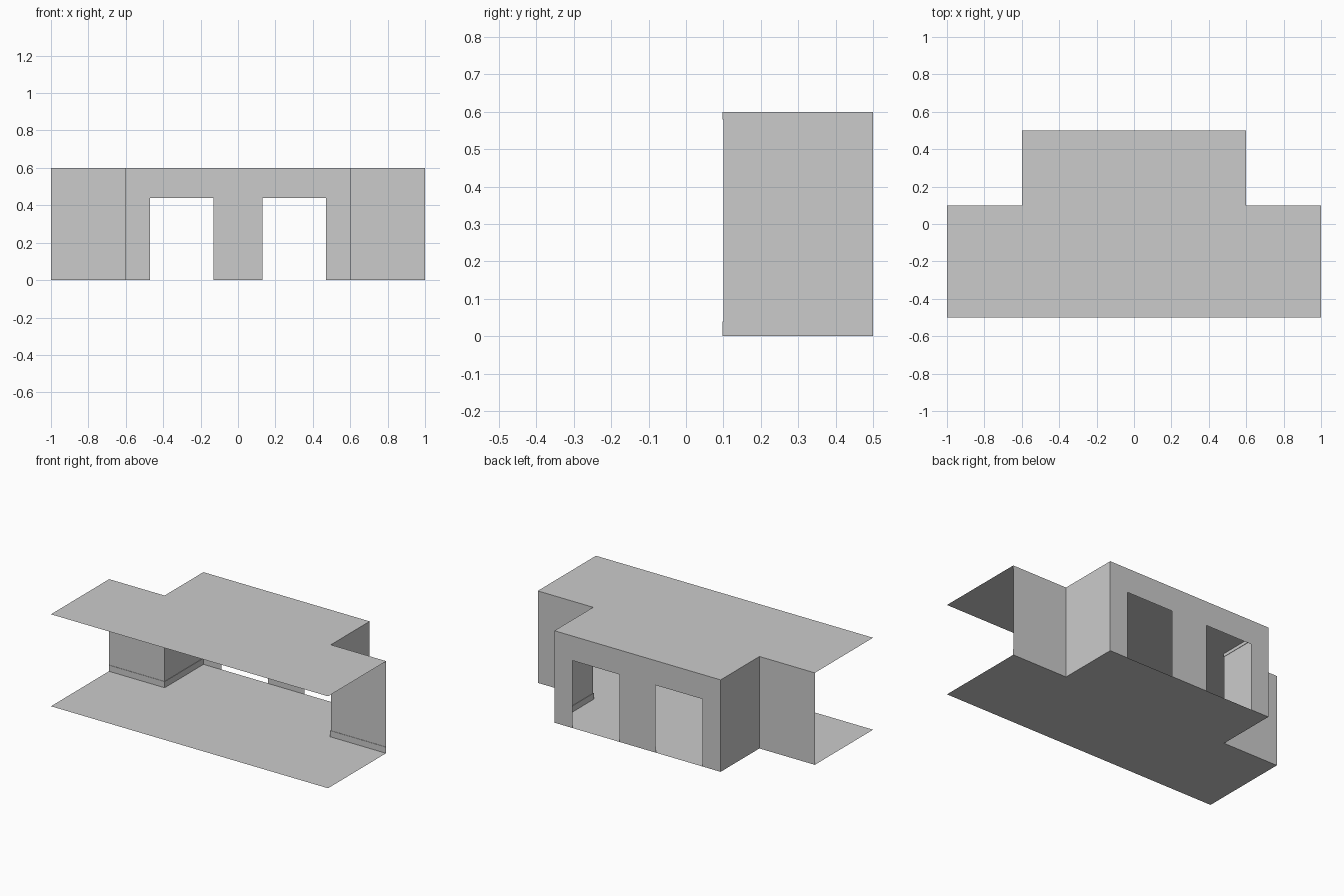
import bpy

if "Cube" in bpy.data.objects:
    bpy.data.objects.remove(bpy.data.objects["Cube"])

H = 0.6            # room height
DOOR_H = 0.44      # opening height
D_IN, D_OUT = 0.13, 0.47
T = 0.0025         # trim projection


def make(name, verts, faces):
    mesh = bpy.data.meshes.new(name)
    mesh.from_pydata(verts, [], faces)
    mesh.update()
    obj = bpy.data.objects.new(name, mesh)
    bpy.context.collection.objects.link(obj)
    return obj


def wall_path(o=0.0):
    """Plan of the wall line, shifted into the room by o."""
    a, b, s = 0.1 - o, 0.5 - o, 0.6 - o
    return [(-1, a), (-s, a), (-s, b), (s, b), (s, a), (1, a)]


def panels(name, rects):
    """Upright sheets from (start, end, z0, z1)."""
    verts, faces = [], []
    for (p, q, z0, z1) in rects:
        n = len(verts)
        verts += [(*p, z0), (*q, z0), (*q, z1), (*p, z1)]
        faces.append((n, n + 1, n + 2, n + 3))
    return make(name, verts, faces)


def trim(name, inner, outer, z_wall, z_lip):
    """Thin moulding: face sheet plus the small lip back to the wall."""
    n = len(inner)
    verts = ([(*p, z_wall) for p in inner] + [(*p, z_lip) for p in inner]
             + [(*p, z_lip) for p in outer])
    faces = [(r * n + i, r * n + i + 1, (r + 1) * n + i + 1, (r + 1) * n + i)
             for r in range(2) for i in range(n - 1)]
    return make(name, verts, faces)


# Floor and ceiling: matching T-shaped sheets
outline = [(-1, -0.5)] + wall_path() + [(1, -0.5)]
for name, z in (("floor", 0), ("ceiling", H)):
    order = list(range(len(outline)))
    make(name, [(*p, z) for p in outline], [order[::-1] if z == 0 else order])

# Side walls and alcove returns
P = wall_path()
panels("left_walls", [(P[0], P[1], 0, H), (P[1], P[2], 0, H)])
panels("right_walls", [(P[3], P[4], 0, H), (P[4], P[5], 0, H)])

# Back wall with two door openings
xs = [-0.6, -D_OUT, -D_IN, D_IN, D_OUT, 0.6]
panels("back_wall", [((x0, 0.5), (x1, 0.5), DOOR_H if i % 2 else 0, H)
                     for i, (x0, x1) in enumerate(zip(xs, xs[1:]))])

# Ceiling moulding runs the whole wall line
Q = wall_path(T)
trim("ceiling_trim", Q, P, H, H - 0.02)

# Skirting stops at the door openings
trim("skirting_left", Q[:3] + [(-D_OUT, 0.5 - T)], P[:3] + [(-D_OUT, 0.5)], 0, 0.04)
trim("skirting_middle", [(-D_IN, 0.5 - T), (D_IN, 0.5 - T)],
     [(-D_IN, 0.5), (D_IN, 0.5)], 0, 0.04)
trim("skirting_right", [(D_OUT, 0.5 - T)] + Q[3:], [(D_OUT, 0.5)] + P[3:], 0, 0.04)
